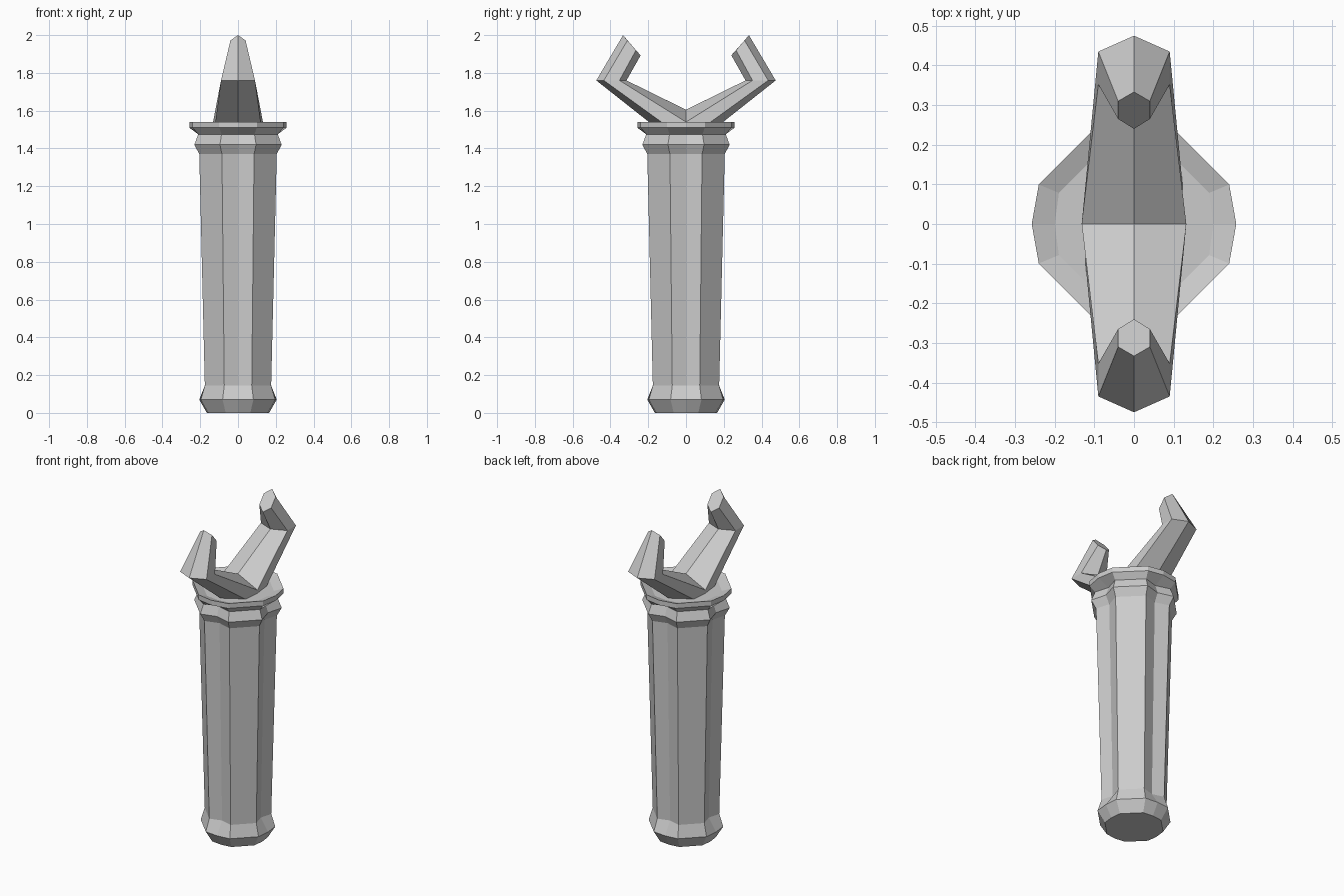
import bpy, bmesh
from math import sin, cos, radians

if "Cube" in bpy.data.objects:
    bpy.data.objects.remove(bpy.data.objects["Cube"])


def loft(name, rings):
    """Skin a list of equal-length point rings and cap both ends."""
    bm = bmesh.new()
    rows = [[bm.verts.new(p) for p in ring] for ring in rings]
    n = len(rows[0])
    for a, b in zip(rows, rows[1:]):
        for i in range(n):
            j = (i + 1) % n
            bm.faces.new((a[i], a[j], b[j], b[i]))
    bm.faces.new(rows[0][::-1])
    bm.faces.new(rows[-1])
    bmesh.ops.recalc_face_normals(bm, faces=bm.faces)
    mesh = bpy.data.meshes.new(name)
    bm.to_mesh(mesh)
    bm.free()
    obj = bpy.data.objects.new(name, mesh)
    bpy.context.collection.objects.link(obj)
    return obj


def fluted_ring(z, corner, mid):
    """Octagon corners plus a middle point on the four axis-facing sides."""
    pts = []
    for k in range(4):
        for a, r in ((-22.5, corner), (0, mid), (22.5, corner)):
            t = radians(90 * k + a)
            pts.append((r * cos(t), r * sin(t), z))
    return pts


# Fluted handle with foot, collar and dished rim: height, corner radius, flute radius
profile = [
    (0.00, 0.17, 0.165), (0.07, 0.213, 0.205), (0.145, 0.19, 0.155),
    (1.37, 0.222, 0.18), (1.42, 0.25, 0.205), (1.475, 0.228, 0.185),
    (1.51, 0.26, 0.258), (1.54, 0.26, 0.258), (1.52, 0.205, 0.20),
]
loft("handle", [fluted_ring(*p) for p in profile])


def prong_ring(side, width, section):
    """Hexagon from its outer ridge, two side points and inner ridge as (y, z)."""
    half = [(x, side * y, z) for x, (y, z) in zip((0, width, width, 0), section)]
    return half + [(-x, y, z) for x, y, z in half[2:0:-1]]


# Two bent claws joined in a V across the rim
tip = (0.04, [(0.333, 2.0), (0.31, 1.972), (0.265, 1.92), (0.24, 1.893)])
elbow = (0.09, [(0.475, 1.76), (0.435, 1.76), (0.352, 1.76), (0.315, 1.76)])
middle = (0.132, [(0, 1.385), (0, 1.446), (0, 1.54), (0, 1.605)])
loft("claw_prongs", [
    prong_ring(-1, *tip), prong_ring(-1, *elbow), prong_ring(1, *middle),
    prong_ring(1, *elbow), prong_ring(1, *tip),
])
